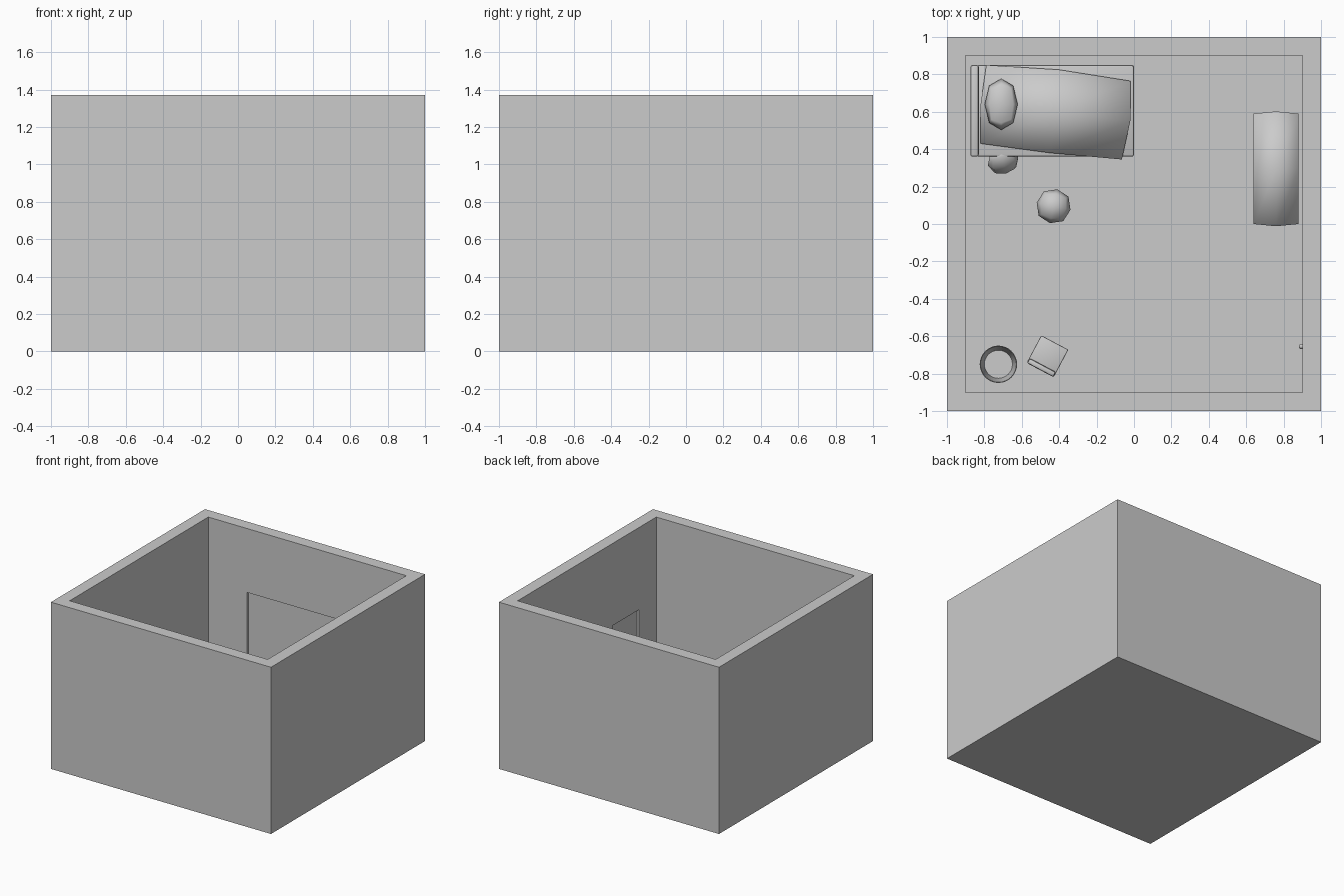
import bpy, bmesh, math
from mathutils import Matrix, Vector

if "Cube" in bpy.data.objects:
    bpy.data.objects.remove(bpy.data.objects["Cube"])

FLOOR = 0.10   # floor thickness
H = 1.37       # wall height


def finish(bm, name, smooth=None):
    bmesh.ops.recalc_face_normals(bm, faces=bm.faces)
    me = bpy.data.meshes.new(name)
    bm.to_mesh(me)
    bm.free()
    ob = bpy.data.objects.new(name, me)
    bpy.context.collection.objects.link(ob)
    if smooth is not None:
        bpy.ops.object.select_all(action='DESELECT')
        ob.select_set(True)
        bpy.context.view_layer.objects.active = ob
        bpy.ops.object.shade_smooth_by_angle(angle=math.radians(smooth))
    return ob


def box_bm(lo, hi):
    bm = bmesh.new()
    lo, hi = Vector(lo), Vector(hi)
    m = Matrix.Translation((lo + hi) / 2) @ Matrix.Diagonal((*(hi - lo), 1))
    bmesh.ops.create_cube(bm, size=1, matrix=m)
    return bm


def box(name, lo, hi, bevel=0, smooth=None):
    bm = box_bm(lo, hi)
    if bevel:
        bmesh.ops.bevel(bm, geom=bm.edges[:], offset=bevel, segments=2,
                        profile=0.5, affect='EDGES')
    return finish(bm, name, smooth)


def cushion(name, loc, half, rot=(0, 0, 0)):
    # cube rounded by one subdivision level
    ob = finish(box_bm([-h for h in half], half), name, 180)
    ob.location, ob.rotation_euler = loc, rot
    sub = ob.modifiers.new("round", 'SUBSURF')
    sub.levels = sub.render_levels = 1
    return ob


# room shell: solid block minus interior, door recess and window recess
room = box("room_shell", (-1, -1, 0), (1, 1, H))
cuts = [((-0.9, -0.9, FLOOR), (0.9, 0.9, H + 0.2)),
        ((0.8, -0.675, FLOOR + 0.001), (0.92, -0.34, 0.695)),
        ((-0.55, 0.8, 0.32), (0.55, 0.925, 0.845))]
for i, (lo, hi) in enumerate(cuts):
    cutter = box("cutter", lo, hi)
    cutter.hide_render = True
    mod = room.modifiers.new("cut", 'BOOLEAN')
    mod.operation, mod.object, mod.solver = 'DIFFERENCE', cutter, 'EXACT'
    bpy.context.view_layer.objects.active = room
    bpy.ops.object.modifier_apply(modifier=mod.name)
    bpy.data.objects.remove(cutter)

# door knob
bm = bmesh.new()
bmesh.ops.create_uvsphere(bm, u_segments=12, v_segments=8, radius=0.014,
                          matrix=Matrix.Translation((0.895, -0.655, 0.38)))
finish(bm, "door_knob", 180)
box("door_knob_stem", (0.895, -0.66, 0.375), (0.921, -0.65, 0.385))

# bed
box("bed_base", (-0.84, 0.36, FLOOR), (0.0, 0.85, 0.235), 0.012, 40)
box("bed_headboard", (-0.875, 0.36, FLOOR), (-0.83, 0.85, 0.345), 0.012, 40)

# blanket, slightly skewed and crowned along its middle
rows = [[(-0.82, 0.43), (-0.45, 0.38), (-0.065, 0.345)],
        [(-0.82, 0.64), (-0.42, 0.60), (-0.02, 0.55)],
        [(-0.79, 0.85), (-0.40, 0.825), (-0.02, 0.765)]]
bm = bmesh.new()
grid = [[bm.verts.new((x, y, 0.265 if (i, j) == (1, 1) else
                       0.26 if i == 1 else 0.235))
         for j, (x, y) in enumerate(r)] for i, r in enumerate(rows)]
for i in range(2):
    for j in range(2):
        bm.faces.new((grid[i][j], grid[i][j + 1],
                      grid[i + 1][j + 1], grid[i + 1][j]))
low = bmesh.ops.extrude_face_region(bm, geom=bm.faces[:])
for v in low["geom"]:
    if isinstance(v, bmesh.types.BMVert):
        v.co.z += 0.015
finish(bm, "blanket", 180)

# soft things
cushion("pillow", (-0.71, 0.64, 0.29), (0.105, 0.163, 0.04))
cushion("floor_cushion", (-0.43, 0.095, FLOOR + 0.085), (0.11, 0.11, 0.085),
        (0, 0, math.radians(-12)))
cushion("fallen_cushion", (-0.70, 0.335, FLOOR + 0.075), (0.10, 0.10, 0.05),
        (math.radians(40), 0, math.radians(15)))

# low cabinet with softly bulging faces
bm = box_bm((0.64, 0.0, FLOOR), (0.88, 0.59, 0.36))
bmesh.ops.subdivide_edges(bm, edges=bm.edges[:], cuts=1, use_grid_fill=True)
for v in bm.verts:
    if abs(v.co.x - 0.76) < 0.01:
        if abs(v.co.y - 0.295) > 0.2:
            v.co.y += math.copysign(0.012, v.co.y - 0.295)
        if v.co.z > 0.3:
            v.co.z += 0.012
finish(bm, "cabinet", 180)

# open bin
profile = [(0, 0), (0.08, 0), (0.10, 0.20), (0.096, 0.20), (0.075, 0.02), (0, 0.02)]
bm = bmesh.new()
vs = [bm.verts.new((r, 0, z)) for r, z in profile]
es = [bm.edges.new(p) for p in zip(vs, vs[1:])]
bmesh.ops.spin(bm, geom=vs + es, cent=(0, 0, 0), axis=(0, 0, 1),
               angle=math.tau, steps=32, use_duplicate=False)
bmesh.ops.remove_doubles(bm, verts=bm.verts[:], dist=0.0005)
bin_ob = finish(bm, "bin", 40)
bin_ob.location = (-0.725, -0.75, FLOOR)

# small seat with a rounded back strip
seat = box("small_seat", (-0.082, -0.082, 0), (0.082, 0.082, 0.10), 0.006, 40)
back = box("small_seat_back", (-0.08, -0.085, 0.0), (0.08, -0.055, 0.13), 0.01, 40)
for ob in (seat, back):
    ob.location = (-0.462, -0.706, FLOOR)
    ob.rotation_euler.z = math.radians(-28)
